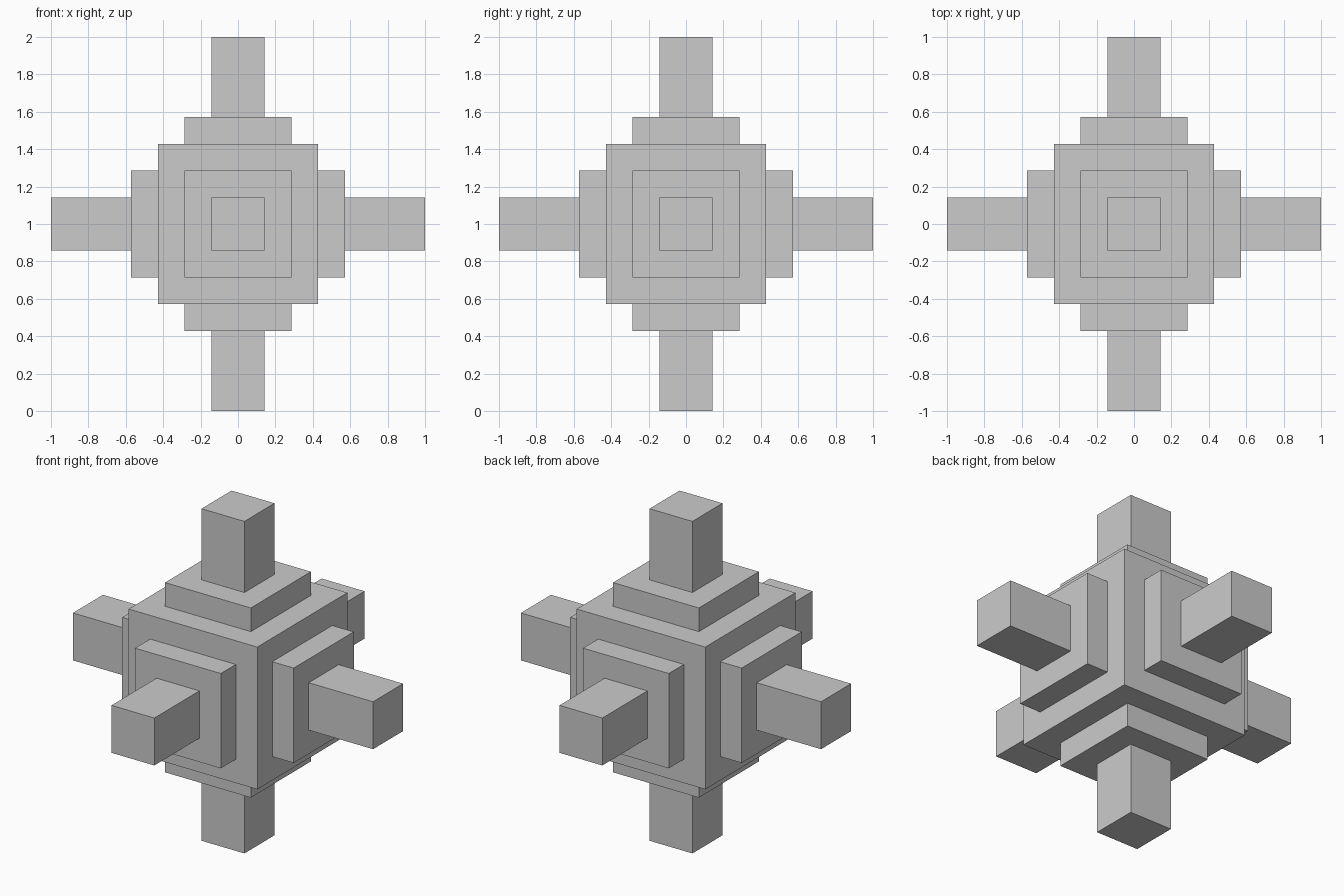
import bpy
import bmesh

if "Cube" in bpy.data.objects:
    bpy.data.objects.remove(bpy.data.objects["Cube"])

U = 1 / 7  # module: every size is a multiple of one seventh


def step_out(bm, faces, inset, height):
    """Inset each face and push the inner face straight out."""
    bmesh.ops.inset_individual(bm, faces=faces, thickness=inset, use_even_offset=True)
    caps = bmesh.ops.extrude_discrete_faces(bm, faces=faces)["faces"]
    for f in caps:
        f.normal_update()
        offset = f.normal * height
        bmesh.ops.translate(bm, verts=f.verts[:], vec=offset)
    return caps


bm = bmesh.new()

# Central cube
bmesh.ops.create_cube(bm, size=6 * U)
bm.normal_update()

# Square plate on each of the six sides, then a long square arm on each plate
plates = step_out(bm, bm.faces[:], U, U)
step_out(bm, plates, U, 3 * U)

# Stand the model on z = 0
bmesh.ops.translate(bm, verts=bm.verts[:], vec=(0, 0, 1))
bmesh.ops.recalc_face_normals(bm, faces=bm.faces[:])

mesh = bpy.data.meshes.new("six_armed_stepped_block")
bm.to_mesh(mesh)
bm.free()
bpy.context.collection.objects.link(bpy.data.objects.new("six_armed_stepped_block", mesh))
